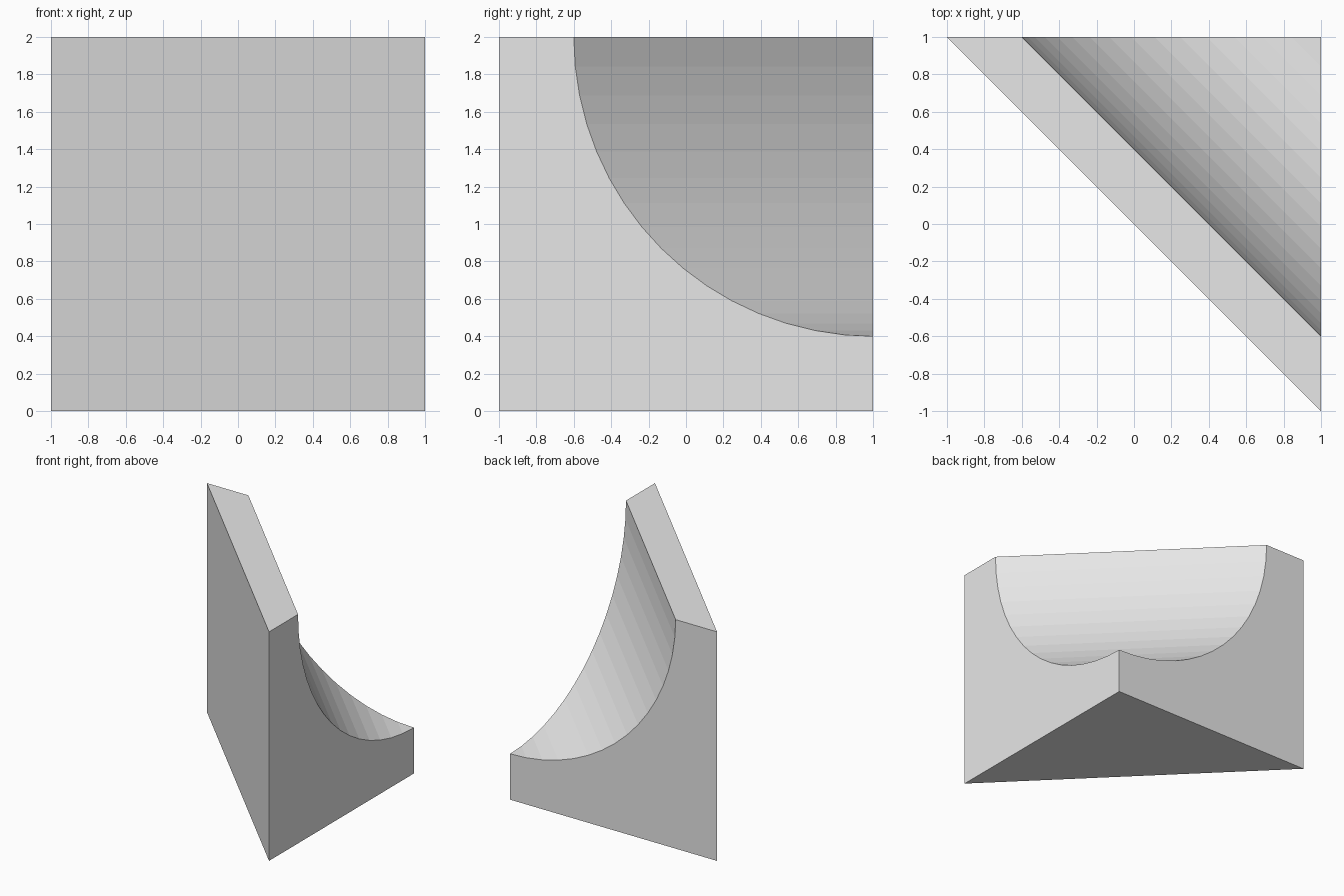
import bpy
import bmesh
from math import sin, cos, pi

cube = bpy.data.objects.get("Cube")
if cube:
    bpy.data.objects.remove(cube, do_unlink=True)

RADIUS = 1.6
SEGMENTS = 16

# Plain grey material
grey = bpy.data.materials.new("light_grey")
grey.use_nodes = True
colour = (0.8, 0.8, 0.8, 1)
grey.diffuse_color = colour
grey.node_tree.nodes["Principled BSDF"].inputs["Base Color"].default_value = colour

# Side profile as (distance, height): wall, then the hollow quarter arc
profile = [(-1, 0), (-1, 2)]
for i in range(SEGMENTS + 1):
    a = pi / 2 * i / SEGMENTS
    profile.append((1 - RADIUS * cos(a), 2 - RADIUS * sin(a)))
profile.append((1, 0))

# The profile lies on both square sides, which meet at the back corner
bm = bmesh.new()
right = [bm.verts.new((1, d, z)) for d, z in profile]
back = [r if d > 0.999 else bm.verts.new((d, 1, z))
        for r, (d, z) in zip(right, profile)]
bm.faces.new(right)
bm.faces.new(back[::-1])

# Diagonal front, top, hollow facets and base join the two sides
count = len(profile)
for i in range(count):
    j = (i + 1) % count
    ring = list(dict.fromkeys([right[i], back[i], back[j], right[j]]))
    if len(ring) > 2:
        bm.faces.new(ring)
bmesh.ops.recalc_face_normals(bm, faces=bm.faces)

mesh = bpy.data.meshes.new("inner_corner_cove")
bm.to_mesh(mesh)
bm.free()
mesh.materials.append(grey)
cove = bpy.data.objects.new("inner_corner_cove", mesh)
bpy.context.collection.objects.link(cove)
